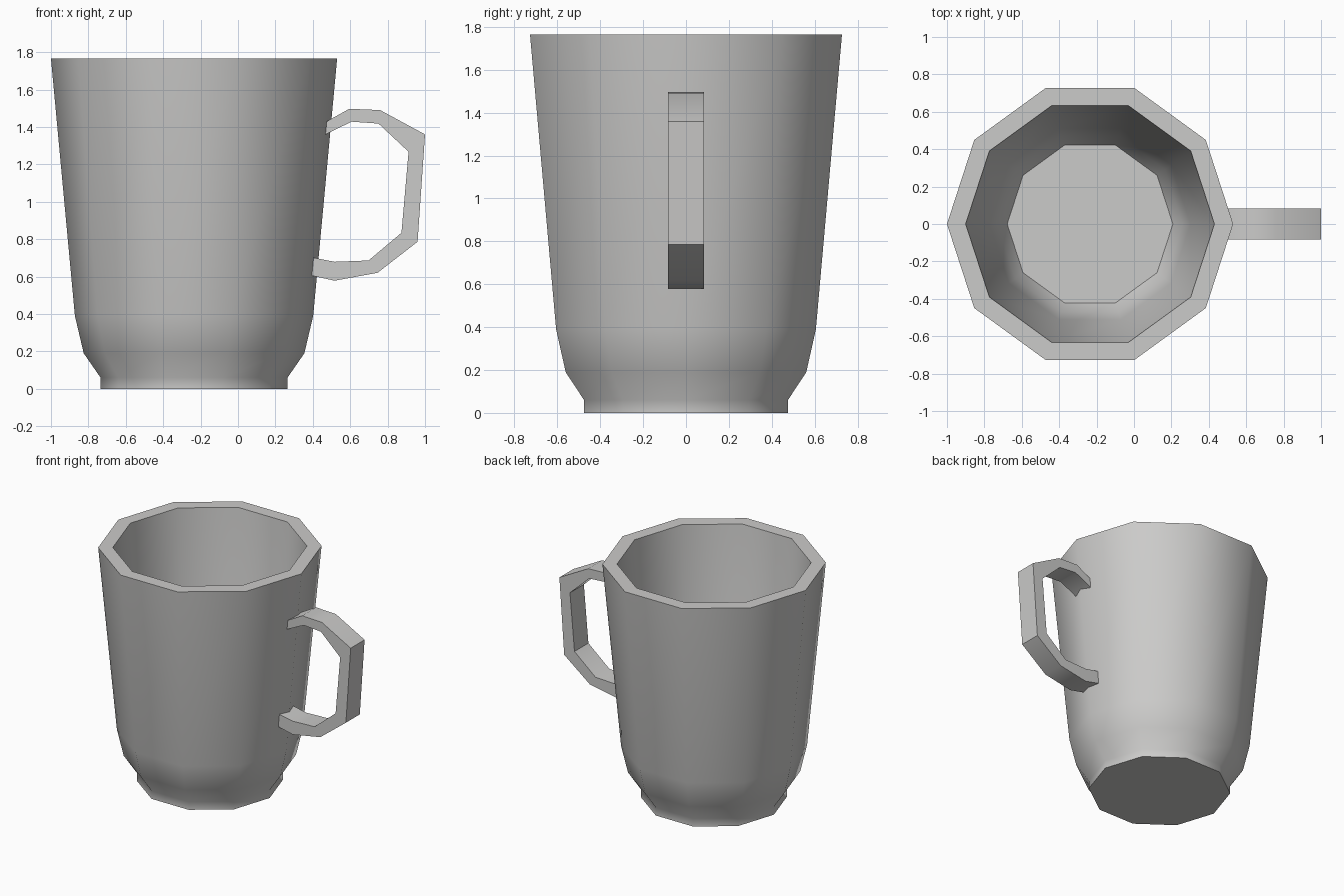
import bpy, bmesh, math

if "Cube" in bpy.data.objects:
    bpy.data.objects.remove(bpy.data.objects["Cube"])

SIDES = 10
CX = -0.235      # axis of the cup
HALF_W = 0.083   # half width of the handle

grey = bpy.data.materials.new("warm grey")
grey.diffuse_color = (0.6, 0.597, 0.588, 1)
grey.use_nodes = True
grey.node_tree.nodes["Principled BSDF"].inputs["Base Color"].default_value = grey.diffuse_color


def finish(name, bm):
    bmesh.ops.recalc_face_normals(bm, faces=bm.faces)
    me = bpy.data.meshes.new(name)
    bm.to_mesh(me)
    bm.free()
    me.materials.append(grey)
    ob = bpy.data.objects.new(name, me)
    bpy.context.collection.objects.link(ob)
    bpy.ops.object.select_all(action='DESELECT')
    ob.select_set(True)
    bpy.context.view_layer.objects.active = ob
    bpy.ops.object.shade_smooth_by_angle(angle=math.radians(40))
    return ob


def bridge(bm, rings):
    # join consecutive closed rings and cap both ends
    for a, b in zip(rings, rings[1:]):
        n = len(a)
        for i in range(n):
            j = (i + 1) % n
            bm.faces.new((a[i], a[j], b[j], b[i]))
    bm.faces.new(rings[0])
    bm.faces.new(rings[-1])


# Cup: outer wall, rim, inner wall and floor (radius, height)
profile = [(0.5, 0), (0.5, 0.06), (0.59, 0.19), (0.637, 0.39), (0.765, 1.765),
           (0.665, 1.765), (0.537, 0.39), (0.495, 0.21), (0.443, 0.12)]
bm = bmesh.new()
rings = []
for r, z in profile:
    rings.append([bm.verts.new((CX + r * math.cos(k * math.tau / SIDES),
                                r * math.sin(k * math.tau / SIDES), z))
                  for k in range(SIDES)])
bridge(bm, rings)
finish("cup", bm)

# Handle: outer and inner outline (x, z), ends sunk in the cup wall
outer = [(0.475, 1.43), (0.595, 1.497), (0.76, 1.49), (1.0, 1.36),
         (0.96, 0.786), (0.746, 0.62), (0.516, 0.578), (0.39, 0.606)]
inner = [(0.468, 1.36), (0.607, 1.428), (0.751, 1.418), (0.912, 1.267),
         (0.874, 0.834), (0.698, 0.686), (0.516, 0.679), (0.398, 0.702)]
bm = bmesh.new()
rings = []
for (xo, zo), (xi, zi) in zip(outer, inner):
    rings.append([bm.verts.new(p) for p in (
        (xo, -HALF_W, zo), (xo, HALF_W, zo), (xi, HALF_W, zi), (xi, -HALF_W, zi))])
bridge(bm, rings)
finish("handle", bm)
